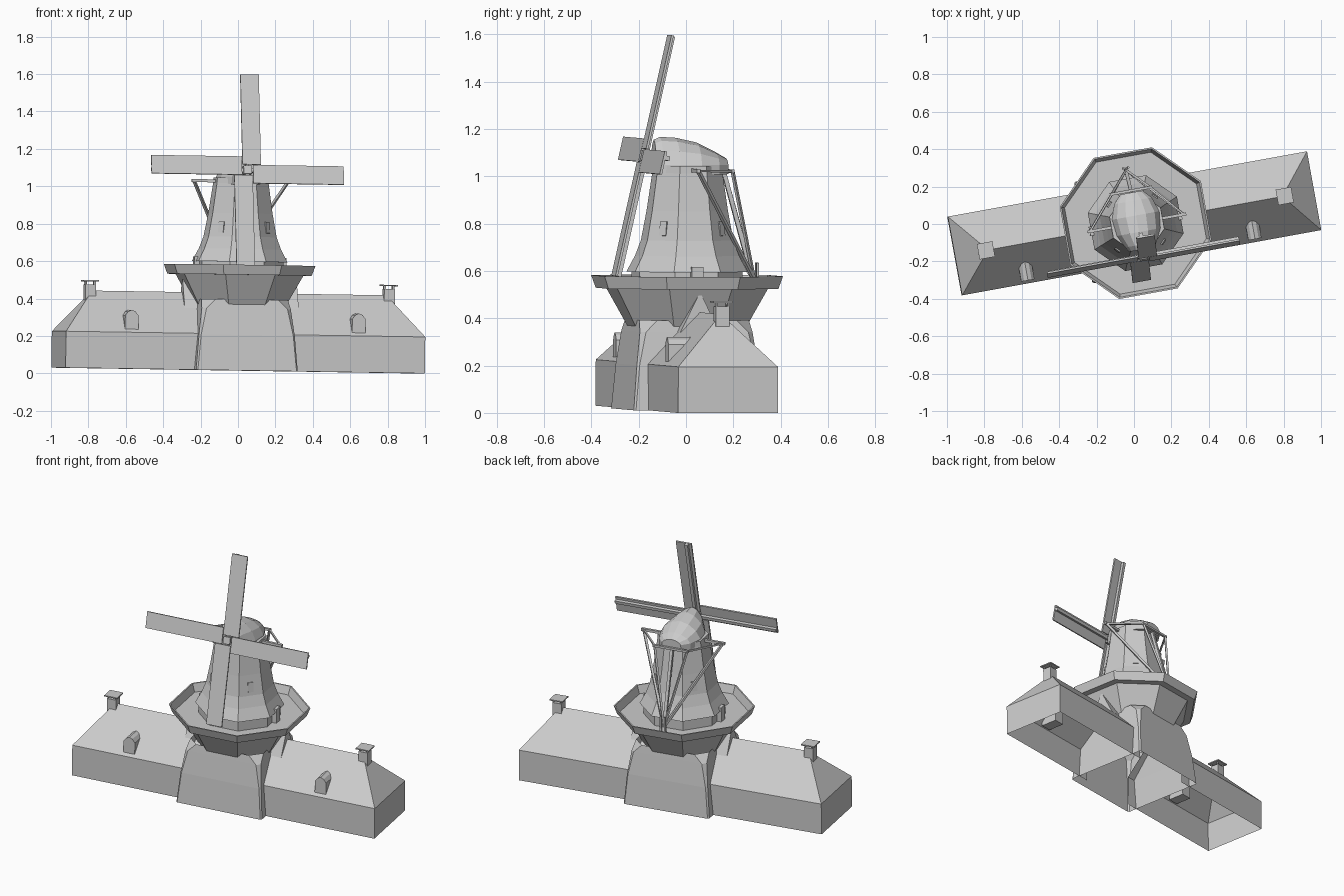
import bpy, bmesh
from math import radians, sin, cos, pi
from mathutils import Matrix, Vector

if "Cube" in bpy.data.objects:
    bpy.data.objects.remove(bpy.data.objects["Cube"])

# The mill is turned 10.3 degrees and sits very slightly out of level
WORLD = (Matrix.Translation((0, 0.003, 0.015)) @ Matrix.Rotation(radians(10.3), 4, 'Z')
         @ Matrix.Rotation(radians(0.9), 4, 'Y'))


def make(name, verts, faces, local=Matrix()):
    bm = bmesh.new()
    vs = [bm.verts.new(WORLD @ local @ Vector(v)) for v in verts]
    for f in faces:
        bm.faces.new([vs[i] for i in f])
    bmesh.ops.recalc_face_normals(bm, faces=bm.faces)
    me = bpy.data.meshes.new(name)
    bm.to_mesh(me)
    bm.free()
    ob = bpy.data.objects.new(name, me)
    bpy.context.collection.objects.link(ob)
    return ob


def loft(name, rings, cap_start=False, cap_end=False, closed=True, local=Matrix()):
    n = len(rings[0])
    verts = [p for r in rings for p in r]
    faces = []
    for k in range(len(rings) - 1):
        for i in range(n if closed else n - 1):
            j = (i + 1) % n
            faces.append((k*n + i, k*n + j, (k+1)*n + j, (k+1)*n + i))
    if cap_start:
        faces.append(tuple(range(n))[::-1])
    if cap_end:
        faces.append(tuple(range((len(rings)-1)*n, len(rings)*n)))
    return make(name, verts, faces, local)


def octagon(r, z):
    return [(r*cos(pi/8 + i*pi/4), r*sin(pi/8 + i*pi/4), z) for i in range(8)]


def box(name, lo, hi, local=Matrix()):
    (a, b, c), (d, e, f) = lo, hi
    rings = [[(a, b, z), (d, b, z), (d, e, z), (a, e, z)] for z in (c, f)]
    return loft(name, rings, True, True, local=local)


def bar(name, p, q, t):
    p, q = Vector(p), Vector(q)
    m = Matrix.Translation(p) @ (q - p).to_track_quat('Z', 'Y').to_matrix().to_4x4()
    return box(name, (-t, -t, 0), (t, t, (q - p).length), m)


# Two hipped wings, open underneath, with chimneys and front dormers
for s, side in ((-1, "left"), (1, "right")):
    v = [(s*.2, -.214, 0), (s*.976, -.214, 0), (s*.976, .214, 0), (s*.2, .214, 0),
         (s*.2, -.214, .195), (s*.976, -.214, .195), (s*.976, .214, .195), (s*.2, .214, .195),
         (s*.2, 0, .415), (s*.8, 0, .415)]
    make(side + "_wing", v, [(0, 1, 5, 4), (1, 2, 6, 5), (2, 3, 7, 6),
                             (4, 5, 9, 8), (5, 6, 9), (6, 7, 8, 9)])
    c = s*.812
    box(side + "_chimney", (c-.029, -.029, .36), (c+.029, .029, .448))
    for i in (-1, 1):
        for j in (-1, 1):
            bar(side + "_chimney_post", (c+i*.024, j*.024, .445), (c+i*.024, j*.024, .466), .003)
    box(side + "_chimney_cap", (c-.042, -.042, .464), (c+.042, .042, .471))
    d = s*.617
    rings = [[(d-.036, y, .19), (d+.036, y, .19), (d+.036, y, .285), (d+.02, y, .306),
              (d, y, .315), (d-.02, y, .306), (d-.036, y, .285)] for y in (-.198, -.09)]
    loft(side + "_dormer", rings, True, True)

# Tapering square base turning into an octagon
def base_ring(hw, d, z):
    return [(d, -hw, z), (d, hw, z), (hw, d, z), (-hw, d, z),
            (-d, hw, z), (-d, -hw, z), (-hw, -d, z), (hw, -d, z)]


loft("mill_base", [base_ring(.268, .276, 0), base_ring(.25, .26, .19),
                   base_ring(.22, .242, .33), base_ring(.17, .235, .38)])
for s in (-1, 1):
    make("base_gable", [(s*.31, -.085, .33), (s*.31, .085, .33), (s*.31, 0, .5),
                        (s*.15, -.085, .33), (s*.15, .085, .33), (s*.15, 0, .5)],
         [(0, 1, 2), (0, 2, 5, 3), (1, 4, 5, 2)])

# Gallery: sunken deck, leaning parapet and tapered underside
loft("gallery", [octagon(r, z) for r, z in ((.2, .515), (.388, .515), (.406, .565), (.415, .565),
                                            (.395, .512), (.35, .512), (.245, .33))])

# Upper tower on a low plinth
loft("plinth", [octagon(.24, .5), octagon(.24, .59)])
loft("tower", [octagon(r, z) for r, z in ((.235, .582), (.262, .582), (.225, .65), (.2, .715),
                                          (.176, .84), (.152, 1.0), (.15, 1.03))], False, True)
for k in range(4):
    turn = Matrix.Rotation(pi/4 + k*pi/2, 4, 'Z')
    tilt = turn @ Matrix.Translation((.172, 0, .765)) @ Matrix.Rotation(radians(-7), 4, 'Y')
    box("tower_window", (-.02, -.017, -.03), (.009, .017, .03), tilt)
for s in (-1, 1):
    box("tower_door", (s*.235 - .015, -.025, .515), (s*.235 + .015, .025, .605))

# Boat-shaped cap
sections = [(-.145, .07, 1.14), (-.118, .085, 1.152), (-.05, .118, 1.148),
            (.04, .128, 1.128), (.12, .102, 1.088), (.165, .06, 1.062)]
rings = []
for y, w, t in sections:
    h = t - 1.035
    rings.append([(-w, y, .995), (w, y, .995), (w, y, 1.035), (w*.8, y, 1.035 + h*.5),
                  (w*.42, y, 1.035 + h*.86), (0, y, t), (-w*.42, y, 1.035 + h*.86),
                  (-w*.8, y, 1.035 + h*.5), (-w, y, 1.035)])
loft("cap", rings, True, True)

# Sails: four offset blades with stocks behind, leaning back
HUB = Matrix.Translation((0, -.19, 1.072)) @ Matrix.Rotation(radians(-12.7), 4, 'X')
for k in range(4):
    m = HUB @ Matrix.Rotation(k*pi/2, 4, 'Y')
    box("sail", (-.027, -.008, .03), (.073, .002, .522), m)
    box("sail_stock", (-.01, .002, 0), (.01, .02, .52), m)
box("hub", (-.022, -.012, -.022), (.022, .03, .022), HUB)
box("shaft", (-.017, .02, -.017), (.017, .12, .017), HUB)

# Tail: crossbeams, braces and pole down to the gallery
foot = (0, .288, .55)
bar("long_crossbeam", (-.268, 0, 1.012), (.268, 0, 1.012), .008)
bar("short_crossbeam", (-.115, .175, 1.008), (.115, .175, 1.008), .007)
bar("tail_pole", (0, .15, 1.025), (0, .292, .515), .009)
for s in (-1, 1):
    bar("long_brace", (s*.255, 0, 1.012), foot, .007)
    bar("short_brace", (s*.105, .175, 1.008), foot, .006)
    bar("cap_brace", (s*.255, 0, 1.012), (s*.105, .175, 1.008), .005)
    bar("winch_post", (s*.014, .3, .515), (s*.014, .3, .62), .005)
